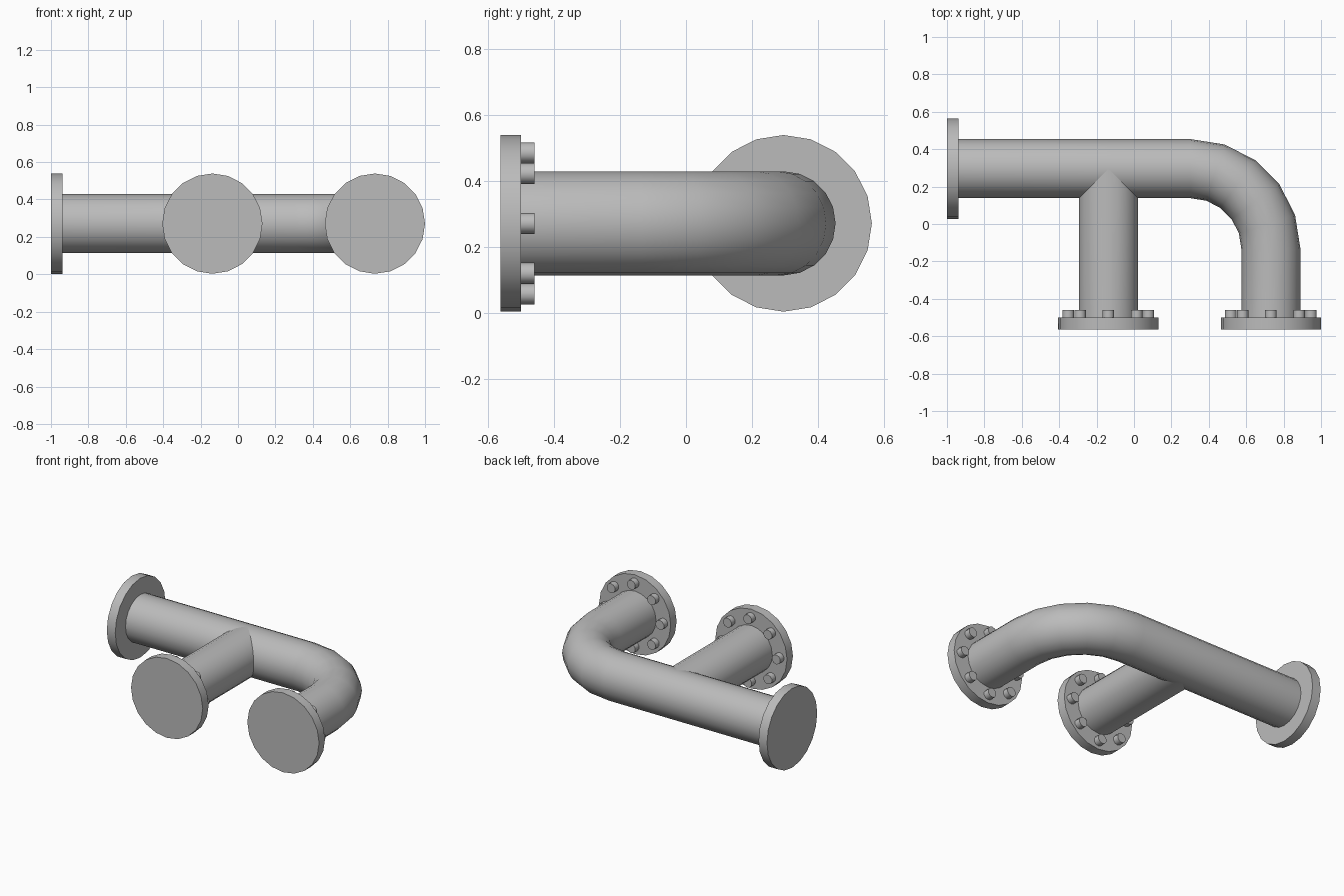
import bpy, bmesh
from math import sin, cos, pi, radians
from mathutils import Vector, Matrix

if "Cube" in bpy.data.objects:
    bpy.data.objects.remove(bpy.data.objects["Cube"], do_unlink=True)

SIDES = 20
PIPE_R, FLANGE_R, FLANGE_T = 0.158, 0.268, 0.063
BOLT_R, BOLT_CIRCLE, BOLT_LEN = 0.032, 0.214, 0.04
AXIS_Z, RUN_Y = 0.271, 0.296
FRONT_Y = -0.563
BRANCH_X, OUTLET_X = -0.137, 0.732
BEND_R = 0.43

steel = bpy.data.materials.new("grey steel")
steel.use_nodes = True
GREY = (0.5, 0.5, 0.5, 1)
steel.diffuse_color = GREY
steel.node_tree.nodes["Principled BSDF"].inputs["Base Color"].default_value = GREY


def finish(bm, name):
    """Turn a bmesh into a smooth-shaded object with sharp rims."""
    bmesh.ops.recalc_face_normals(bm, faces=bm.faces)
    mesh = bpy.data.meshes.new(name)
    bm.to_mesh(mesh)
    bm.free()
    mesh.materials.append(steel)
    obj = bpy.data.objects.new(name, mesh)
    bpy.context.collection.objects.link(obj)
    bpy.ops.object.select_all(action='DESELECT')
    obj.select_set(True)
    bpy.context.view_layer.objects.active = obj
    bpy.ops.object.shade_smooth_by_angle(angle=radians(40))
    return obj


def cylinder(bm, center, axis, radius, depth, sides):
    turn = Matrix.Rotation(pi / 2, 4, 'Y' if axis == 'X' else 'X')
    bmesh.ops.create_cone(bm, cap_ends=True, segments=sides, radius1=radius,
                          radius2=radius, depth=depth,
                          matrix=Matrix.Translation(center) @ turn)


def ring(bm, x, y, heading):
    """Pipe cross-section at (x, y), square to the heading in plan."""
    side = Vector((-sin(heading), cos(heading), 0))
    center = Vector((x, y, AXIS_Z))
    return [bm.verts.new(center + PIPE_R * (side * cos(a) + Vector((0, 0, sin(a)))))
            for a in (2 * pi * i / SIDES for i in range(SIDES))]


def bridge(bm, rings):
    for a, b in zip(rings, rings[1:]):
        for i in range(SIDES):
            j = (i + 1) % SIDES
            bm.faces.new((a[i], a[j], b[j], b[i]))


# Main run with its elbow
bm = bmesh.new()
bend_x, bend_y = OUTLET_X - BEND_R, RUN_Y - BEND_R
rings = [ring(bm, -1 + FLANGE_T / 2, RUN_Y, 0)]
for k in range(6):
    a = radians(18 * k)
    rings.append(ring(bm, bend_x + BEND_R * sin(a), bend_y + BEND_R * cos(a), -a))
rings.append(ring(bm, OUTLET_X, FRONT_Y + FLANGE_T / 2, -pi / 2))
bridge(bm, rings)
finish(bm, "main_pipe")

# Branch, mitred where it meets the run
bm = bmesh.new()
rings = [ring(bm, BRANCH_X, y, -pi / 2) for y in (FRONT_Y + FLANGE_T / 2, RUN_Y)]
for v in rings[1]:
    v.co.y -= abs(v.co.x - BRANCH_X)
bridge(bm, rings)
finish(bm, "branch_pipe")

# End flange on the run
bm = bmesh.new()
cylinder(bm, (-1 + FLANGE_T / 2, RUN_Y, AXIS_Z), 'X', FLANGE_R, FLANGE_T, SIDES)
finish(bm, "end_flange")

# Front flanges with a circle of eight bolts behind each
for label, x in (("branch", BRANCH_X), ("outlet", OUTLET_X)):
    bm = bmesh.new()
    cylinder(bm, (x, FRONT_Y + FLANGE_T / 2, AXIS_Z), 'Y', FLANGE_R, FLANGE_T, SIDES)
    finish(bm, label + "_flange")
    bm = bmesh.new()
    for k in range(8):
        a = k * pi / 4
        cylinder(bm, (x + BOLT_CIRCLE * cos(a), FRONT_Y + FLANGE_T + BOLT_LEN / 2,
                      AXIS_Z + BOLT_CIRCLE * sin(a)), 'Y', BOLT_R, BOLT_LEN, 10)
    finish(bm, label + "_flange_bolts")
